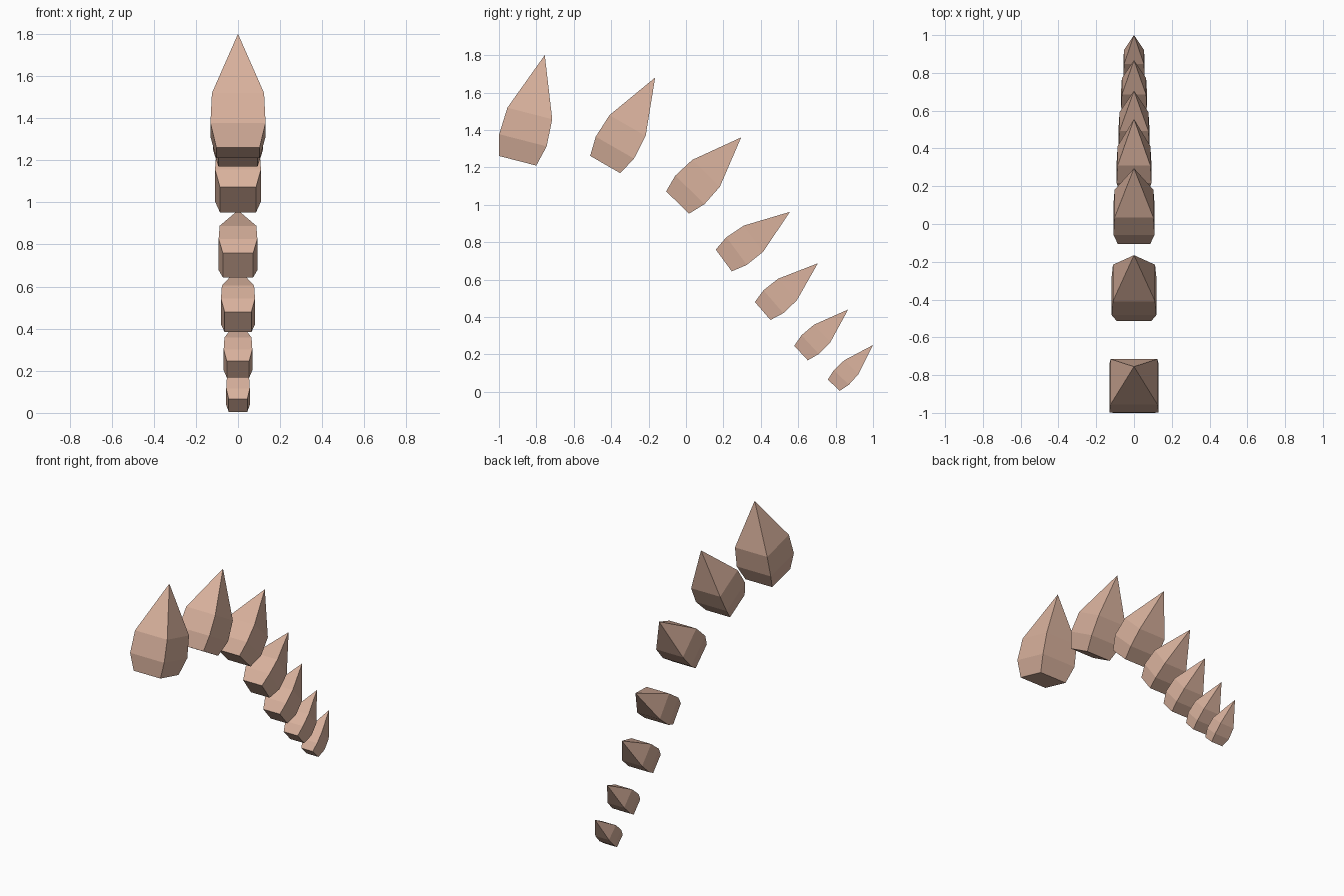
import bpy
import bmesh
from mathutils import Vector

default_cube = bpy.data.objects.get("Cube")
if default_cube:
    bpy.data.objects.remove(default_cube, do_unlink=True)

# Warm tan horn colour
horn = bpy.data.materials.new("tan_horn")
horn.use_nodes = True
tan = (0.69, 0.44, 0.335, 1.0)
horn.diffuse_color = tan
horn.node_tree.nodes["Principled BSDF"].inputs["Base Color"].default_value = tan

# Square sections of every spike: (fraction of length, fraction of half width)
SECTIONS = [(0.0, 0.785), (0.194, 1.0), (0.448, 0.945)]

# Spikes along the curved spine: base centre (y, z), tip (y, z), half width
SPIKES = [
    ((-0.90, 1.235), (-0.755, 1.80), 0.131),
    ((-0.432, 1.215), (-0.165, 1.68), 0.118),
    ((-0.045, 1.012), (0.295, 1.36), 0.109),
    ((0.202, 0.702), (0.556, 0.962), 0.092),
    ((0.41, 0.432), (0.705, 0.687), 0.081),
    ((0.615, 0.207), (0.867, 0.44), 0.068),
    ((0.79, 0.035), (1.0, 0.25), 0.056),
]


def make_spike(name, base, tip, half_width):
    """Four-sided faceted spike running from base to tip."""
    start, end = Vector((0, *base)), Vector((0, *tip))
    side = Vector((1, 0, 0))
    depth = side.cross((end - start).normalized())
    bm = bmesh.new()
    rings = []
    for along, size in SECTIONS:
        centre = start.lerp(end, along)
        r = half_width * size
        rings.append([bm.verts.new(centre + side * r * sx + depth * r * sy)
                      for sx, sy in ((-1, -1), (1, -1), (1, 1), (-1, 1))])
    apex = bm.verts.new(end)

    # Flat base, two bands of walls and the pointed cap
    bm.faces.new(rings[0])
    for i in range(4):
        j = (i + 1) % 4
        for low, high in zip(rings, rings[1:]):
            bm.faces.new((low[i], low[j], high[j], high[i]))
        bm.faces.new((rings[-1][i], rings[-1][j], apex))
    bmesh.ops.recalc_face_normals(bm, faces=bm.faces)

    mesh = bpy.data.meshes.new(name)
    bm.to_mesh(mesh)
    bm.free()
    mesh.materials.append(horn)
    spike = bpy.data.objects.new(name, mesh)
    bpy.context.collection.objects.link(spike)


for number, (base, tip, half_width) in enumerate(SPIKES, start=1):
    make_spike(f"back_spike_{number}", base, tip, half_width)
